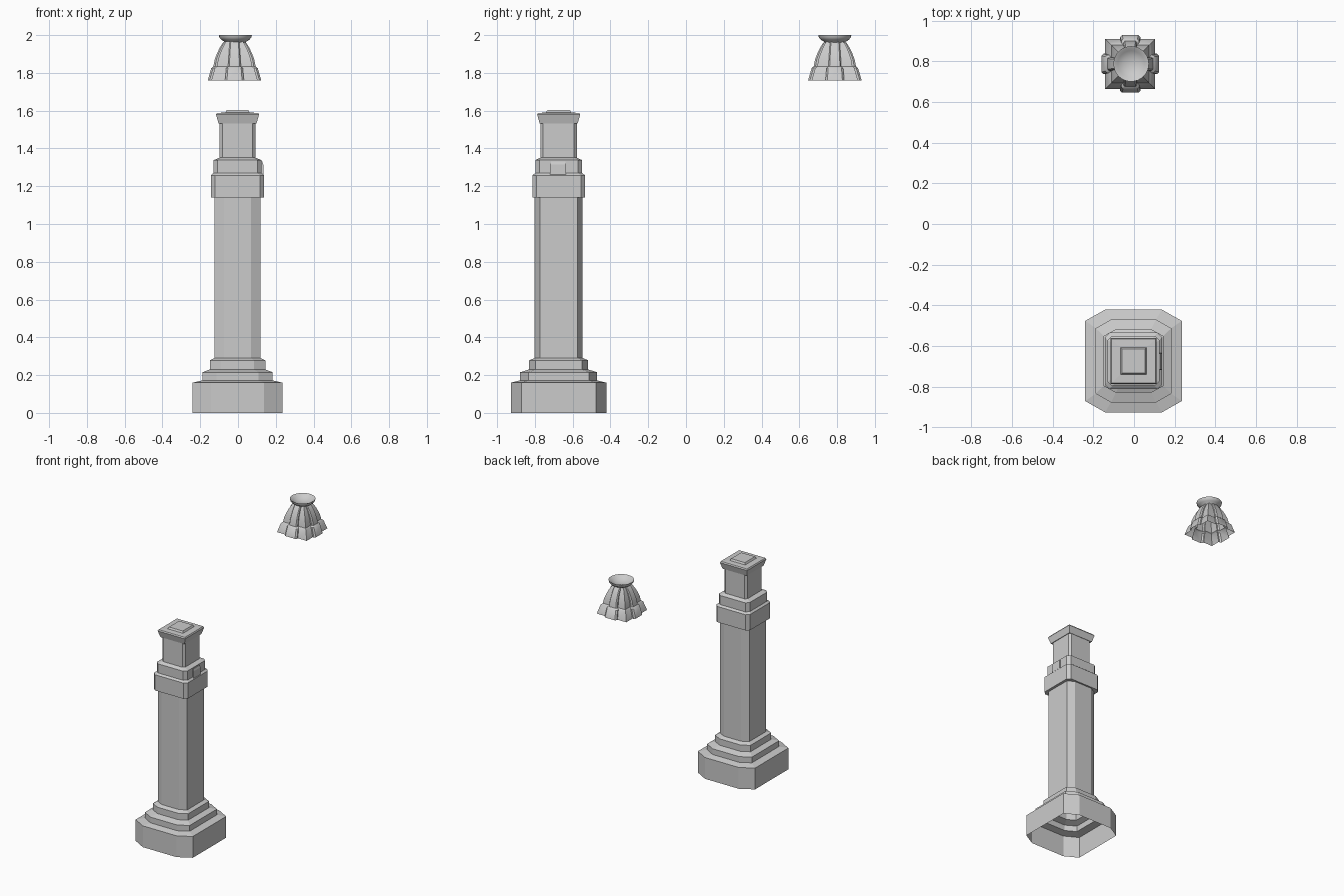
import bpy, bmesh, math

if "Cube" in bpy.data.objects:
    bpy.data.objects.remove(bpy.data.objects["Cube"], do_unlink=True)

stone = bpy.data.materials.new("grey_stone")
stone.use_nodes = True
grey = (0.6, 0.6, 0.6, 1)
stone.diffuse_color = grey
stone.node_tree.nodes["Principled BSDF"].inputs["Base Color"].default_value = grey


def loft(name, rings, location, cap_top=False, smooth=False):
    """Skin a stack of equal-length point rings, open at the bottom."""
    bm = bmesh.new()
    loops = [[bm.verts.new(p) for p in ring] for ring in rings]
    for low, high in zip(loops, loops[1:]):
        n = len(low)
        for i in range(n):
            j = (i + 1) % n
            bm.faces.new((low[i], low[j], high[j], high[i]))
    if cap_top:
        bm.faces.new(loops[-1])
    mesh = bpy.data.meshes.new(name)
    bm.to_mesh(mesh)
    bm.free()
    mesh.materials.append(stone)
    obj = bpy.data.objects.new(name, mesh)
    obj.location = location
    bpy.context.collection.objects.link(obj)
    if smooth:
        bpy.ops.object.select_all(action='DESELECT')
        obj.select_set(True)
        bpy.context.view_layer.objects.active = obj
        bpy.ops.object.shade_smooth_by_angle(angle=math.radians(35))
    return obj


def turned(quarter):
    """Repeat one corner's points around all four quadrants, counter-clockwise."""
    out = list(quarter)
    out += [(-x, y) for x, y in reversed(quarter)]
    out += [(-x, -y) for x, y in quarter]
    out += [(x, -y) for x, y in reversed(quarter)]
    return out


def octagon(z, hx, hy, cx, cy):
    return [(x, y, z) for x, y in turned([(hx, hy - cy), (hx - cx, hy)])]


def rectangle(z, hx, hy):
    return [(hx, -hy, z), (hx, hy, z), (-hx, hy, z), (-hx, -hy, z)]


def cross(z, a, b, w):
    """Square of half size a with four rounded arms reaching b, half width w."""
    m = (a + b) / 2
    quarter = [(b, w * 0.8), (m, w), (a, w), (a, a), (w, a), (w, m), (w * 0.8, b)]
    return [(x, y, z) for x, y in turned(quarter)]


def circle(z, r, n=32):
    return [(r * math.cos(math.tau * i / n), r * math.sin(math.tau * i / n), z)
            for i in range(n)]


pillar = (-0.0025, -0.674, 0)

# Stepped plinth and chamfered shaft
foot = (0.0975, 0.055)
step = (0.075, 0.043)
upper = (0.06, 0.033)
shaft = (0.05, 0.027)
loft("plinth_and_shaft", [
    octagon(0.0, 0.2375, 0.2525, *foot),
    octagon(0.16, 0.2375, 0.2525, *foot),
    octagon(0.172, 0.186, 0.204, *step),
    octagon(0.215, 0.186, 0.204, *step),
    octagon(0.23, 0.147, 0.156, *upper),
    octagon(0.278, 0.147, 0.156, *upper),
    octagon(0.291, 0.1215, 0.127, *shaft),
    octagon(1.14, 0.1215, 0.127, *shaft),
], pillar)

# Two-tier collar and neck
edge = (0.022, 0.022)
slim = (0.015, 0.015)
loft("collar_and_neck", [
    octagon(1.14, 0.1, 0.1, *edge),
    octagon(1.14, 0.141, 0.139, *edge),
    octagon(1.258, 0.141, 0.139, *edge),
    octagon(1.27, 0.127, 0.124, *edge),
    octagon(1.338, 0.127, 0.124, *edge),
    octagon(1.351, 0.095, 0.097, *slim),
    octagon(1.535, 0.095, 0.097, *slim),
], pillar)

# Flared cap with a small raised slab
loft("pillar_cap", [
    rectangle(1.531, 0.09, 0.09),
    rectangle(1.531, 0.1, 0.1),
    rectangle(1.579, 0.114, 0.114),
    rectangle(1.588, 0.109, 0.109),
    rectangle(1.59, 0.064, 0.067),
    rectangle(1.603, 0.057, 0.06),
], pillar, cap_top=True)

# Tapered bracket on the left face of the collar
loft("collar_bracket", [
    rectangle(1.262, 0.012, 0.042),
    rectangle(1.315, 0.011, 0.04),
    rectangle(1.33, 0.006, 0.038),
], (0.123, -0.677, 0), cap_top=True)

# Hollow ribbed finial
finial = (-0.0185, 0.788, 0)
loft("finial_body", [
    cross(1.759, 0.123, 0.142, 0.05),
    cross(1.825, 0.104, 0.123, 0.044),
    cross(1.834, 0.093, 0.112, 0.034),
    cross(1.87, 0.087, 0.105, 0.032),
    cross(1.9, 0.077, 0.094, 0.03),
    cross(1.93, 0.065, 0.08, 0.028),
    cross(1.955, 0.052, 0.065, 0.026),
    cross(1.965, 0.045, 0.055, 0.024),
], finial, smooth=True)

# Round dish on top
dish = [(1.955, 0.05), (1.965, 0.057), (1.975, 0.074), (1.988, 0.085), (2.0, 0.087),
        (1.997, 0.079), (1.985, 0.065), (1.973, 0.04), (1.968, 0.012)]
loft("finial_dish", [circle(z, r) for z, r in dish],
     (-0.014, 0.788, 0), cap_top=True, smooth=True)
